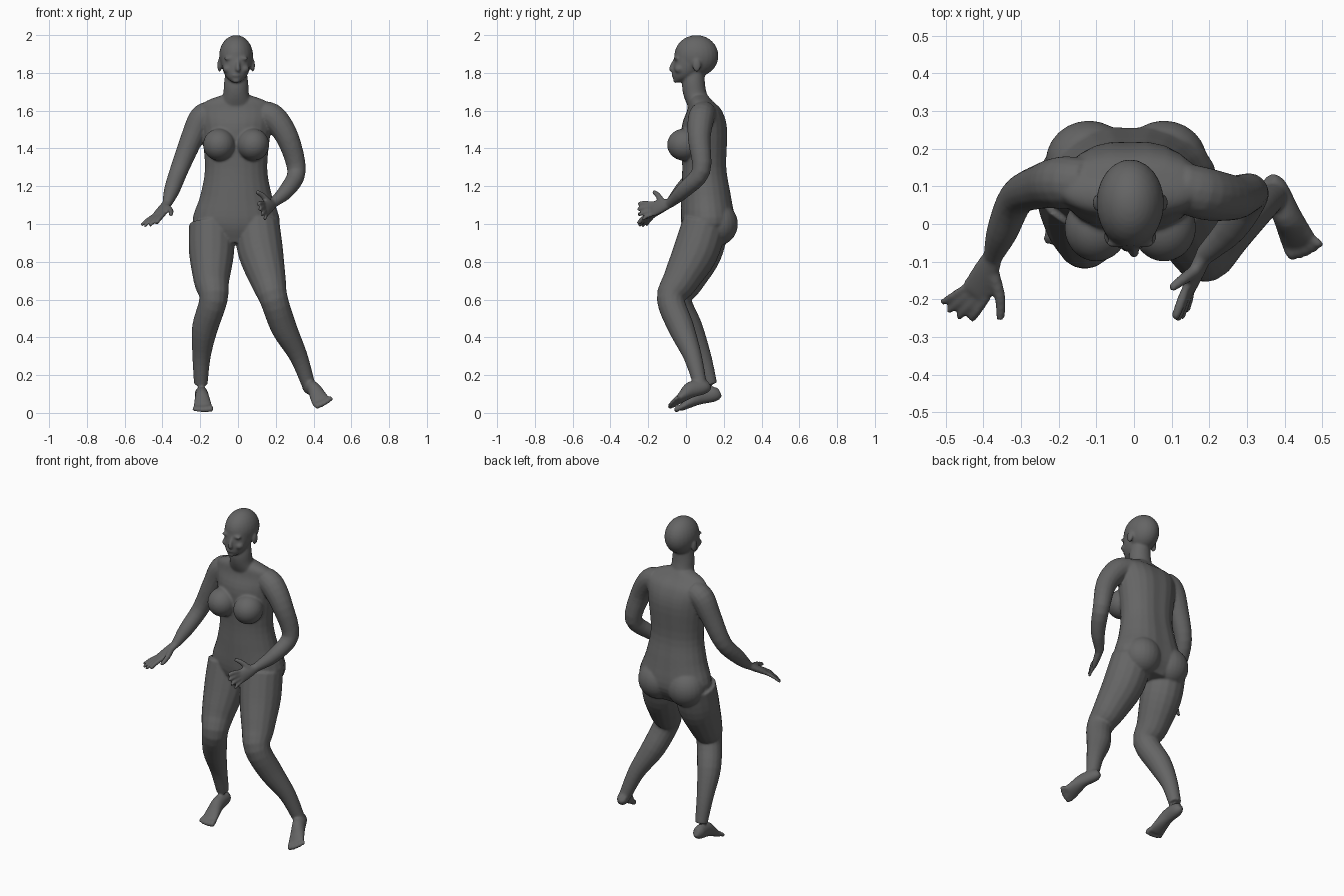
import bpy, bmesh, math
from mathutils import Vector, Matrix

if "Cube" in bpy.data.objects:
    bpy.data.objects.remove(bpy.data.objects["Cube"])

bm = bmesh.new()
UP = Vector((0, 0, 1))
SIDEWAYS = Vector((1, 0, 0))
FORWARD = Vector((0, -1, 0))
MIDDLE = -.01


def smooth_path(rows, steps=4):
    """Catmull-Rom interpolation through rows of numbers."""
    rows = [Vector(row) for row in rows]
    rows = [rows[0] * 2 - rows[1]] + rows + [rows[-1] * 2 - rows[-2]]
    path = []
    for before, start, end, after in zip(rows, rows[1:], rows[2:], rows[3:]):
        enter, leave = (end - before) / 2, (after - start) / 2
        for step in range(steps):
            t = step / steps
            ease = t * t * (3 - 2 * t)
            path.append(start.lerp(end, ease) + enter * t * (1 - t)**2 - leave * t * t * (1 - t))
    return path + [rows[-2]]


def loft(rows, side=None, groove=0, sides=24):
    """Closed tube of (x, y, z, half width, half depth) rings, level if no side is given."""
    path = smooth_path(rows)
    rings = []
    for index, row in enumerate(path):
        centre = Vector(row[:3])
        across, depth = SIDEWAYS, -FORWARD
        if side:
            last, following = path[max(index - 1, 0)], path[min(index + 1, len(path) - 1)]
            tangent = (Vector(following[:3]) - Vector(last[:3])).normalized()
            depth = tangent.cross(side).normalized()
            across = depth.cross(tangent)
        ring = []
        for corner in range(sides):
            angle = math.tau * corner / sides
            dent = 1 - groove * math.exp(-((angle - math.pi / 2) * 4)**2)
            ring.append(bm.verts.new(centre + across * row[3] * math.cos(angle)
                                     + depth * row[4] * math.sin(angle) * dent))
        rings.append(ring)
    for low, high in zip(rings, rings[1:]):
        for corner in range(sides):
            beside = (corner + 1) % sides
            bm.faces.new((low[corner], low[beside], high[beside], high[corner]))
    bm.faces.new(rings[0][::-1])
    bm.faces.new(rings[-1])


def tube(points, radii, side=SIDEWAYS):
    loft([(*point, radius, radius) for point, radius in zip(points, radii)], side, sides=16)


def level_loft(rows, groove=0):
    """Body section from (height, y, half width, half depth) rows."""
    loft([(MIDDLE, y, z, width, depth) for z, y, width, depth in rows], groove=groove)


def ball(centre, size):
    bmesh.ops.create_uvsphere(bm, u_segments=24, v_segments=16, radius=1,
                              matrix=Matrix.LocRotScale(Vector(centre), None, Vector(size)))


def digits(root, tip, across, count, root_spread, tip_spread, radius):
    """Row of fingers or toes, thinner away from the inner side, longest in the middle."""
    for index in range(count):
        place = 1 - 2 * index / (count - 1)
        start = root + across * root_spread * place
        end = tip + across * tip_spread * place
        end += (end - start) * (1 - place * place) / 5
        size = radius * (.9 + place / 9)
        knuckle = start.lerp(end, .6) + UP * radius / 3
        last = end + (end - knuckle).normalized() * size / 3
        tube([start, knuckle, end, last], [size, size, size * .85, size * .4], across)


def hand(wrist, knuckles, tips, across, thumb):
    wrist, knuckles, tips, thumb = map(Vector, (wrist, knuckles, tips, thumb))
    across = Vector(across).normalized()
    palm = wrist.lerp(knuckles, .5)
    loft([(*wrist, .026, .022), (*palm, .036, .02), (*knuckles, .042, .015),
          (*knuckles.lerp(tips, .1), .036, .01)], across)
    digits(knuckles, tips, across, 4, .03, .045, .0125)
    base = wrist.lerp(knuckles, .4) + across * .02
    joint = base.lerp(thumb, .5) + across * .01
    tube([base, joint, thumb, thumb.lerp(joint, -.1)], [.018, .015, .011, .005], wrist - knuckles)


def foot(heel, sole, toes, across):
    heel, sole, toes = map(Vector, (heel, sole, toes))
    across = Vector(across).normalized()
    loft([(*heel.lerp(sole, -.17), .018, .025), (*heel, .034, .04),
          (*(heel.lerp(sole, .45) + UP * .02), .036, .044),
          (*(heel.lerp(sole, .75) + UP * .01), .044, .03),
          (*sole, .05, .018), (*sole.lerp(toes, .3), .044, .014)], across)
    digits(sole, toes, across, 5, .037, .044, .015)


def leg(xs, ys):
    """Hip, thigh, knee, calf, shin and ankle share heights and thickness on both sides."""
    heights = (1, .85, .7, .6, .45, .3, .15)
    tube(zip(xs, ys, heights), (.12, .12, .095, .075, .069, .049, .036))


def arm(points, side):
    tube(points, (.065, .07, .06, .049, .042, .026), side)


# Torso and pelvis with a shallow spine groove
level_loft([(.9, .11, .12, .1), (1, .12, .23, .145), (1.15, .11, .19, .135), (1.3, .1, .165, .12),
            (1.5, .1, .185, .125), (1.6, .1, .2, .095), (1.65, .08, .16, .065), (1.69, .07, .05, .04)],
           groove=.07)
for side in (-1, 1):
    ball((MIDDLE * 2 + side * .1, .165, 1), (.115, .11, .115))
    ball((MIDDLE + side * .09, -.01, 1.42), (.085, .09, .085))

# Neck, skull and jaw
level_loft([(1.6, .08, .1, .06), (1.68, .05, .07, .063), (1.75, .04, .064, .06), (1.85, .05, .05, .05)])
ball((MIDDLE, .055, 1.89), (.09, .117, .11))
level_loft([(1.75, -.04, .02, .02), (1.78, -.01, .054, .06), (1.83, .015, .075, .085), (1.9, .02, .08, .08)])

# Nose, lips, brows and ears
tube([(0, -.06, 1.87), (0, -.074, 1.84), (0, -.078, 1.82), (0, -.07, 1.81)], (.007, .01, .013, .01))
ball((MIDDLE, -.063, 1.787), (.024, .014, .01))
ball((MIDDLE, -.053, 1.76), (.022, .016, .014))
for side in (-1, 1):
    ball((MIDDLE + side * .035, -.05, 1.876), (.03, .014, .01))
    ball((MIDDLE + side * .045, -.035, 1.82), (.025, .026, .022))
    ball((MIDDLE + side * .088, .057, 1.84), (.012, .022, .035))

# Right and left leg
leg((-.14, -.14, -.14, -.13, -.175, -.193, -.197), (.11, .07, 0, -.045, .02, .085, .13))
leg((.1, .12, .16, .19, .243, .32, .373), (.1, .05, -.03, -.08, -.025, .035, .075))
foot((-.195, .15, .1), (-.186, -.02, .03), (-.187, -.05, .014), (1, -.1, 0))
foot((.372, .095, .14), (.44, -.05, .06), (.46, -.072, .05), (-.8, -.35, -.45))

# Right and left arm
right_wrist, left_wrist = (-.374, -.085, 1.11), (.185, -.085, 1.11)
arm([(-.13, .11, 1.59), (-.19, .11, 1.56), (-.245, .1, 1.45), (-.31, .07, 1.29), (-.35, -.02, 1.18),
     right_wrist], SIDEWAYS)
arm([(.12, .1, 1.59), (.19, .08, 1.56), (.265, .07, 1.45), (.31, .08, 1.28), (.26, -.01, 1.18),
     left_wrist], FORWARD)
hand(right_wrist, (-.418, -.18, 1.05), (-.47, -.23, 1), (.8, -.45, .1), (-.355, -.25, 1.05))
hand(left_wrist, (.145, -.175, 1.08), (.125, -.24, 1.065), (-.35, -.2, .9), (.1, -.17, 1.17))

# Fuse everything into one smooth body
bmesh.ops.recalc_face_normals(bm, faces=bm.faces)
mesh = bpy.data.meshes.new("body")
bm.to_mesh(mesh)
bm.free()
body = bpy.data.objects.new("body", mesh)
bpy.context.collection.objects.link(body)

fuse = body.modifiers.new("fuse", 'REMESH')
fuse.mode = 'VOXEL'
fuse.voxel_size = .0065
fuse.use_smooth_shade = True
soften = body.modifiers.new("soften", 'SMOOTH')
soften.factor = .5
soften.iterations = 6

# Plain skin colour
grey = bpy.data.materials.new("plain grey")
grey.use_nodes = True
colour = (.13, .13, .13, 1)
grey.diffuse_color = colour
grey.node_tree.nodes["Principled BSDF"].inputs["Base Color"].default_value = colour
mesh.materials.append(grey)
